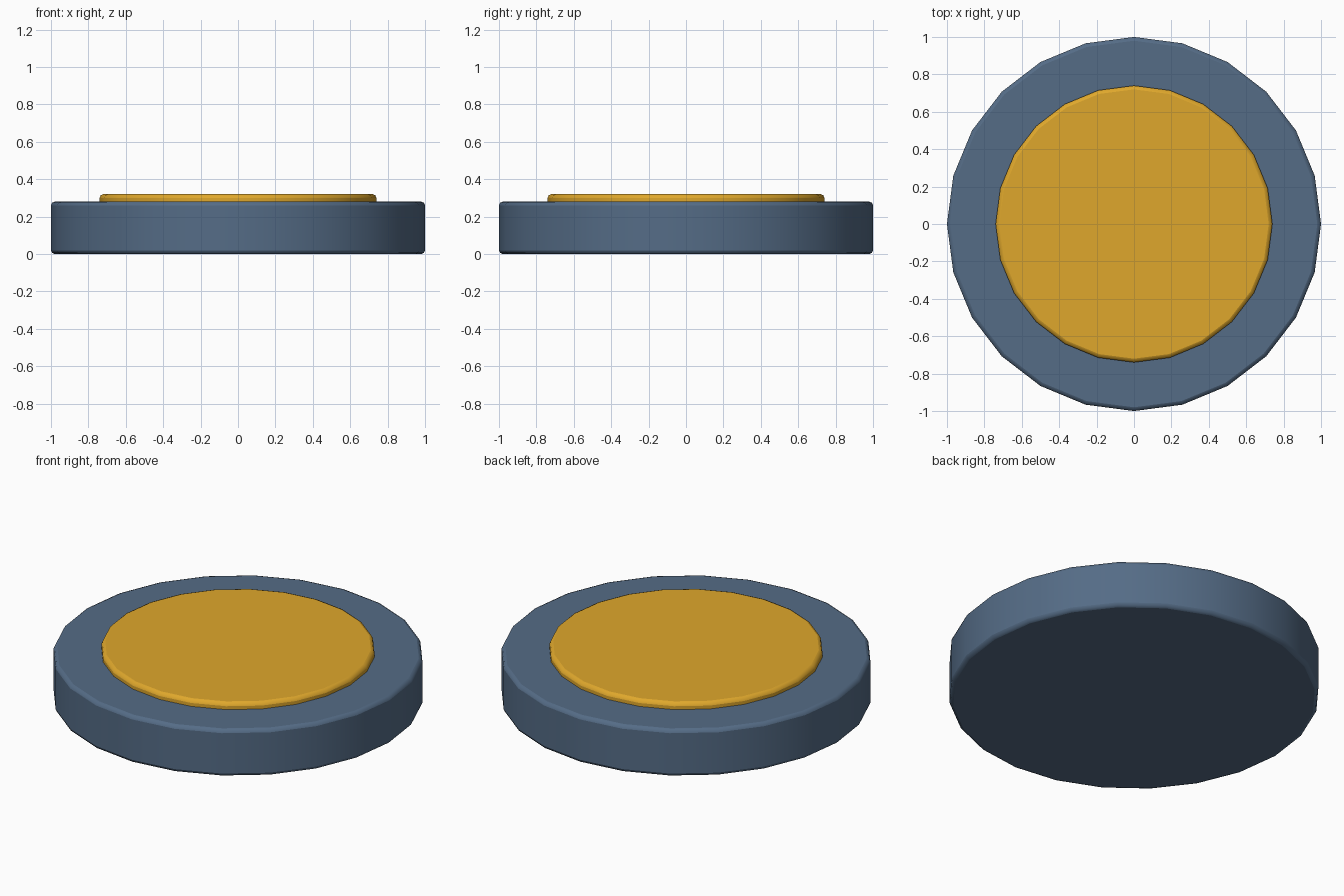
import bpy
import math

if "Cube" in bpy.data.objects:
    bpy.data.objects.remove(bpy.data.objects["Cube"])


def material(name, color):
    mat = bpy.data.materials.new(name)
    mat.diffuse_color = color
    mat.use_nodes = True
    mat.node_tree.nodes["Principled BSDF"].inputs["Base Color"].default_value = mat.diffuse_color
    return mat


def disc(name, radius, z0, z1, bevel, mat):
    # 24-sided disc with softened rims
    bpy.ops.mesh.primitive_cylinder_add(
        vertices=24, radius=radius, depth=z1 - z0, location=(0, 0, (z0 + z1) / 2))
    obj = bpy.context.object
    obj.name = name
    obj.data.materials.append(mat)
    bpy.ops.object.shade_smooth_by_angle(angle=math.radians(35))
    mod = obj.modifiers.new("rim_bevel", 'BEVEL')
    mod.width = bevel
    mod.segments = 2
    mod.limit_method = 'ANGLE'
    mod.angle_limit = math.radians(40)
    return obj


blue = material("slate_blue", (0.09, 0.15, 0.24, 1))
gold = material("gold", (0.74, 0.39, 0.025, 1))

# Thick base puck
disc("base_disc", 1.0, 0.0, 0.28, 0.02, blue)

# Raised inlay, slightly sunk into the base
disc("top_inlay", 0.74, 0.26, 0.32, 0.02, gold)
